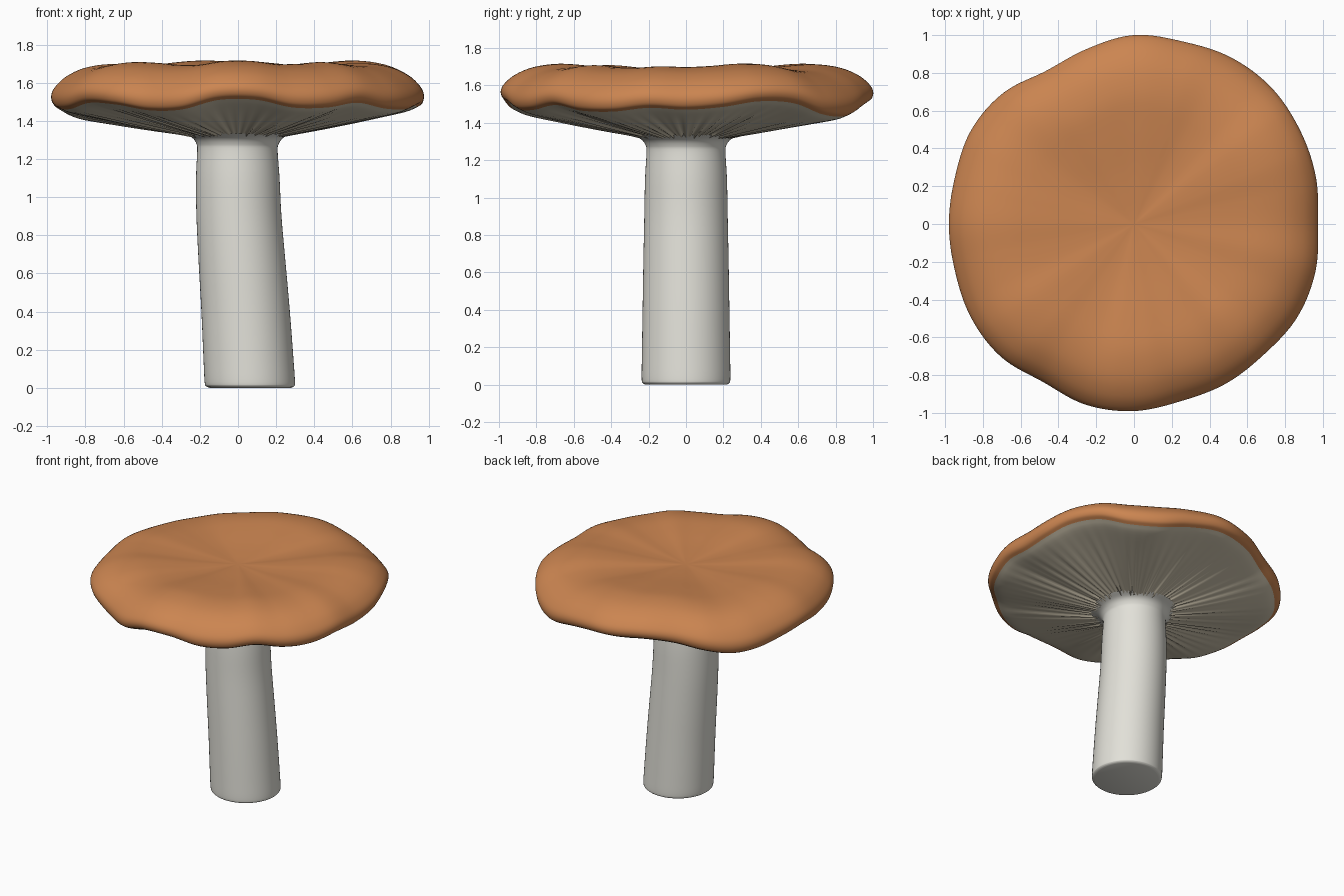
import bpy, bmesh, math, random
from mathutils import Vector

if "Cube" in bpy.data.objects:
    bpy.data.objects.remove(bpy.data.objects["Cube"])

random.seed(4)
SEG = 288


def material(name, rgb):
    m = bpy.data.materials.new(name)
    m.diffuse_color = (*rgb, 1.0)
    m.use_nodes = True
    m.node_tree.nodes["Principled BSDF"].inputs["Base Color"].default_value = m.diffuse_color
    return m


def hermite(p0, p1, p2, p3, t):
    # Catmull-Rom segment between p1 and p2
    return 0.5 * (2 * p1 + (p2 - p0) * t + (2 * p0 - 5 * p1 + 4 * p2 - p3) * t * t
                  + (3 * p1 - p0 - 3 * p2 + p3) * t ** 3)


def periodic(values, angle):
    # smooth closed curve through evenly spaced values around the circle
    n = len(values)
    f = (angle / math.tau) % 1.0 * n
    i = int(f)
    return hermite(*(values[(i + k) % n] for k in (-1, 0, 1, 2)), f - i)


def smooth_profile(points, steps):
    # smooth open curve through the given points
    pts = [Vector(p) for p in points]
    pts = [2 * pts[0] - pts[1]] + pts + [2 * pts[-1] - pts[-2]]
    out = []
    for i in range(1, len(pts) - 2):
        out += [hermite(*pts[i - 1:i + 3], s / steps) for s in range(steps)]
    return out + [pts[-2]]


def skin(name, rings, mat, start=None, end=None, angle=60):
    # join rings of points into a tube, with optional end centre points
    bm = bmesh.new()
    loops = [[bm.verts.new(p) for p in ring] for ring in rings]
    n = len(loops[0])
    for a, b in zip(loops, loops[1:]):
        for i in range(n):
            j = (i + 1) % n
            bm.faces.new((a[i], a[j], b[j], b[i]))
    for tip, loop in ((start, loops[0]), (end, loops[-1])):
        if tip is not None:
            c = bm.verts.new(tip)
            for i in range(n):
                bm.faces.new((c, loop[(i + 1) % n], loop[i]))
    bmesh.ops.recalc_face_normals(bm, faces=bm.faces)
    me = bpy.data.meshes.new(name)
    bm.to_mesh(me)
    bm.free()
    ob = bpy.data.objects.new(name, me)
    bpy.context.collection.objects.link(ob)
    me.materials.append(mat)
    bpy.ops.object.select_all(action='DESELECT')
    bpy.context.view_layer.objects.active = ob
    ob.select_set(True)
    bpy.ops.object.shade_smooth_by_angle(angle=math.radians(angle))
    # make sure the outer surface faces away from the model
    return ob


orange = material("cap orange", (0.60, 0.235, 0.082))
tan = material("gill tan", (0.66, 0.59, 0.45))
cream = material("stem cream", (0.76, 0.75, 0.69))

# Wavy rim: radius every 15 degrees, lower edge height every 12 degrees
RADIUS = [.975, .995, 1.01, 1.025, 1.02, 1.0, 1.0, .96, .935, .98, .995, .98,
          .98, .98, .995, .995, .965, .99, .99, .97, .975, .975, .995, .993]
EDGE = [1.47, 1.485, 1.515, 1.505, 1.445, 1.435, 1.475, 1.505, 1.51, 1.515,
        1.495, 1.455, 1.42, 1.425, 1.45, 1.47, 1.46, 1.465, 1.495, 1.485,
        1.455, 1.46, 1.51, 1.51, 1.47, 1.47, 1.495, 1.465, 1.46, 1.48]
ANGLES = [math.tau * i / SEG for i in range(SEG)]


def cap_point(a, r, z, weight, r_weight):
    rad = r * (1 + (periodic(RADIUS, a) - 1) * r_weight)
    dz = (periodic(EDGE, a) - 1.475) * weight
    return (rad * math.cos(a), rad * math.sin(a), z + dz)


# Cap: shallow dish on top rolling over a rounded rim
cap_profile = smooth_profile([(.06, 1.665), (.28, 1.675), (.5, 1.692), (.68, 1.70),
                              (.82, 1.68), (.92, 1.635), (.98, 1.58), (1, 1.535),
                              (.99, 1.495), (.96, 1.475)], 4)
rings = []
for r, z in cap_profile:
    w = 1.0 - min(1, max(0, (z - 1.49) / 0.21)) * 0.6 if r > .68 else 0.4 * (r / .68) ** 1.3
    rings.append([cap_point(a, r, z, w, 1) for a in ANGLES])
skin("cap", rings, orange, start=(0, 0, 1.665))

# Gills: radial ridges of uneven depth under the cap
ridge = [(0.5 if i % 2 else -0.5) * random.uniform(.2, 1) + random.uniform(-.3, .3)
         for i in range(SEG // 2)]
gill_profile = smooth_profile([(.96, 1.475), (.9, 1.452), (.75, 1.42), (.5, 1.37),
                               (.3, 1.333), (.18, 1.31)], 4)
rings = []
for r, z in gill_profile:
    t = (r - .18) / .78
    depth = 0.014 * min(1, (1 - t) * 2.5) * (0.35 + 0.65 * (1 - t))
    rings.append([cap_point(a, r, z + depth * periodic(ridge, a), t, t)
                  for a in ANGLES])
skin("gills", rings, tan, angle=80)

# Stem: leaning toward +x at the foot, flared where it meets the gills
# rows are (centre x, radius, height)
stem_rows = smooth_profile([(.065, .215, .0), (.064, .231, .008), (.062, .237, .03),
                            (.055, .236, .15), (.04, .232, .4), (.022, .228, .65),
                            (.005, .223, .9), (-.001, .219, 1.1), (-.003, .211, 1.24),
                            (-.002, .216, 1.28), (-.001, .24, 1.312),
                            (0, .29, 1.334)], 4)
rings = [[(cx + r * math.cos(math.tau * i / 64), r * math.sin(math.tau * i / 64), z)
          for i in range(64)] for cx, r, z in stem_rows]
skin("stem", rings, cream, start=(.065, 0, 0))

# Turn open shells so the cap top faces up and the gills face down
for name, sign in (("cap", 1), ("gills", -1)):
    me = bpy.data.objects[name].data
    if sum(p.normal.z * p.area for p in me.polygons) * sign < 0:
        me.flip_normals()
stem_mesh = bpy.data.objects["stem"].data
if sum(p.normal.z for p in stem_mesh.polygons if p.center.z < .001) > 0:
    stem_mesh.flip_normals()
